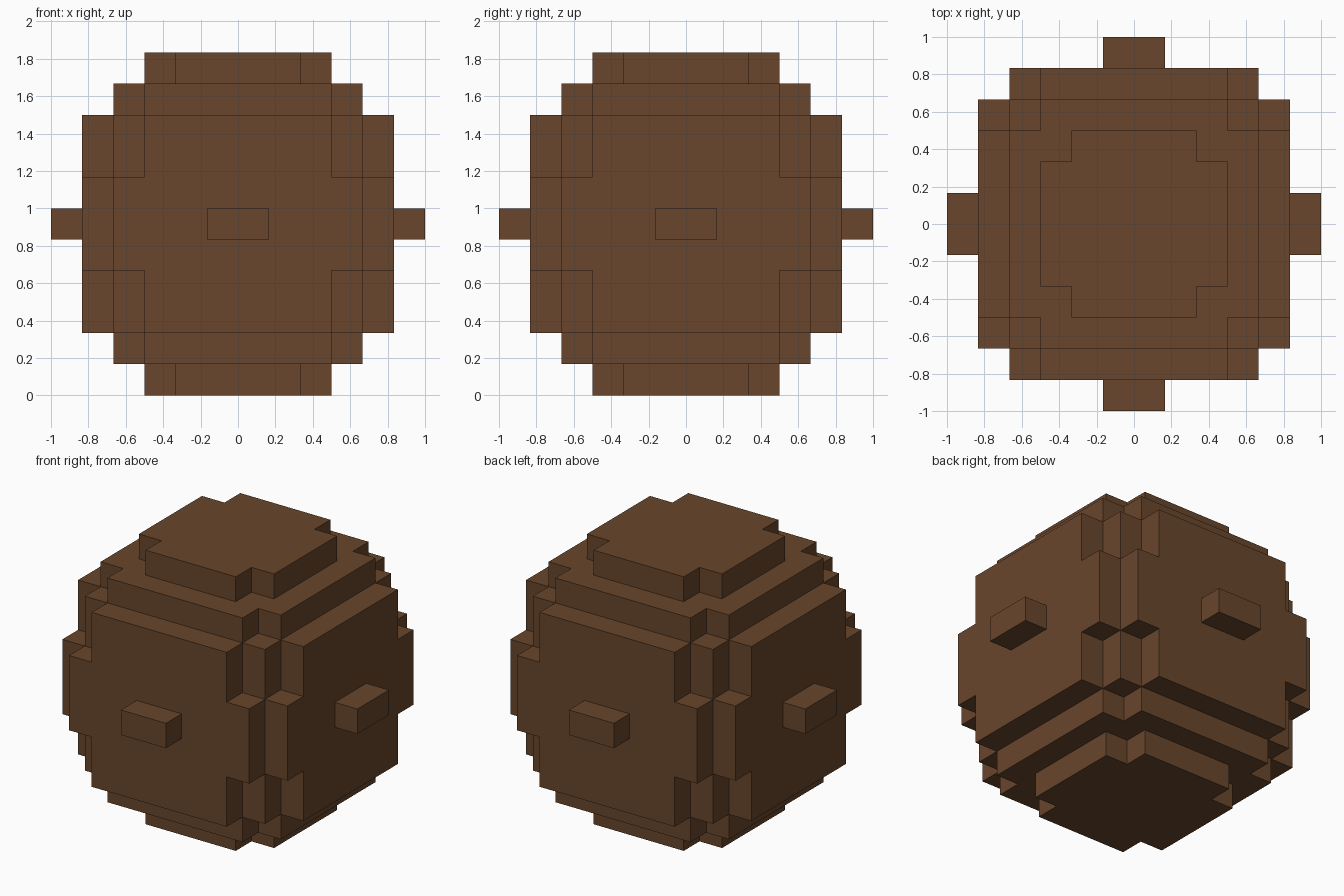
import bpy
import bmesh
from mathutils import Vector

cube = bpy.data.objects.get("Cube")
if cube:
    bpy.data.objects.remove(cube, do_unlink=True)

U = 1 / 6  # edge length of one block

# One flat brown for everything
brown = bpy.data.materials.new("dark_brown")
brown.use_nodes = True
colour = (0.138, 0.061, 0.025, 1)
brown.diffuse_color = colour
bsdf = brown.node_tree.nodes["Principled BSDF"]
bsdf.inputs["Base Color"].default_value = colour
bsdf.inputs["Roughness"].default_value = 0.9

# Stepped plans: half-width along x for each row of blocks away from the centre
CAP = (3, 3, 2)
STEP = (4, 4, 4, 3)
SHOULDER = (5, 5, 5, 4, 3)
MIDDLE = (5, 5, 5, 5, 4)
LAYERS = ([CAP, STEP] + [SHOULDER] * 2 + [MIDDLE] * 3
          + [SHOULDER] * 2 + [STEP, CAP])


def layer_blocks(plan, z):
    """All blocks of one layer, mirrored front to back and side to side."""
    for row, half in enumerate(plan):
        for y in (row, -row - 1):
            for x in range(-half, half):
                yield (x, y, z)


def block_shell(name, blocks):
    """Closed outer skin around a set of unit blocks."""
    blocks = set(blocks)
    bm = bmesh.new()
    for block in blocks:
        centre = Vector(block) + Vector((0.5, 0.5, 0.5))
        for axis in range(3):
            for sign in (-1, 1):
                n = Vector((0, 0, 0))
                n[axis] = sign
                if tuple(int(c) for c in Vector(block) + n) in blocks:
                    continue
                a = Vector((0, 0, 0))
                a[(axis + 1) % 3] = 0.5
                b = n.cross(a)
                mid = centre + n / 2
                corners = (mid - a - b, mid + a - b, mid + a + b, mid - a + b)
                bm.faces.new([bm.verts.new(c * U) for c in corners])
    bmesh.ops.remove_doubles(bm, verts=bm.verts, dist=0.001)
    bmesh.ops.recalc_face_normals(bm, faces=bm.faces)
    mesh = bpy.data.meshes.new(name)
    bm.to_mesh(mesh)
    bm.free()
    mesh.materials.append(brown)
    obj = bpy.data.objects.new(name, mesh)
    bpy.context.collection.objects.link(obj)
    return obj


# Rounded block body
block_shell("body", [b for z, plan in enumerate(LAYERS)
                     for b in layer_blocks(plan, z)])

# One small stud on each side
STUDS = {"front_stud": [(-1, -6, 5), (0, -6, 5)],
         "back_stud": [(-1, 5, 5), (0, 5, 5)],
         "right_stud": [(-6, -1, 5), (-6, 0, 5)],
         "left_stud": [(5, -1, 5), (5, 0, 5)]}
for name, blocks in STUDS.items():
    block_shell(name, blocks)
